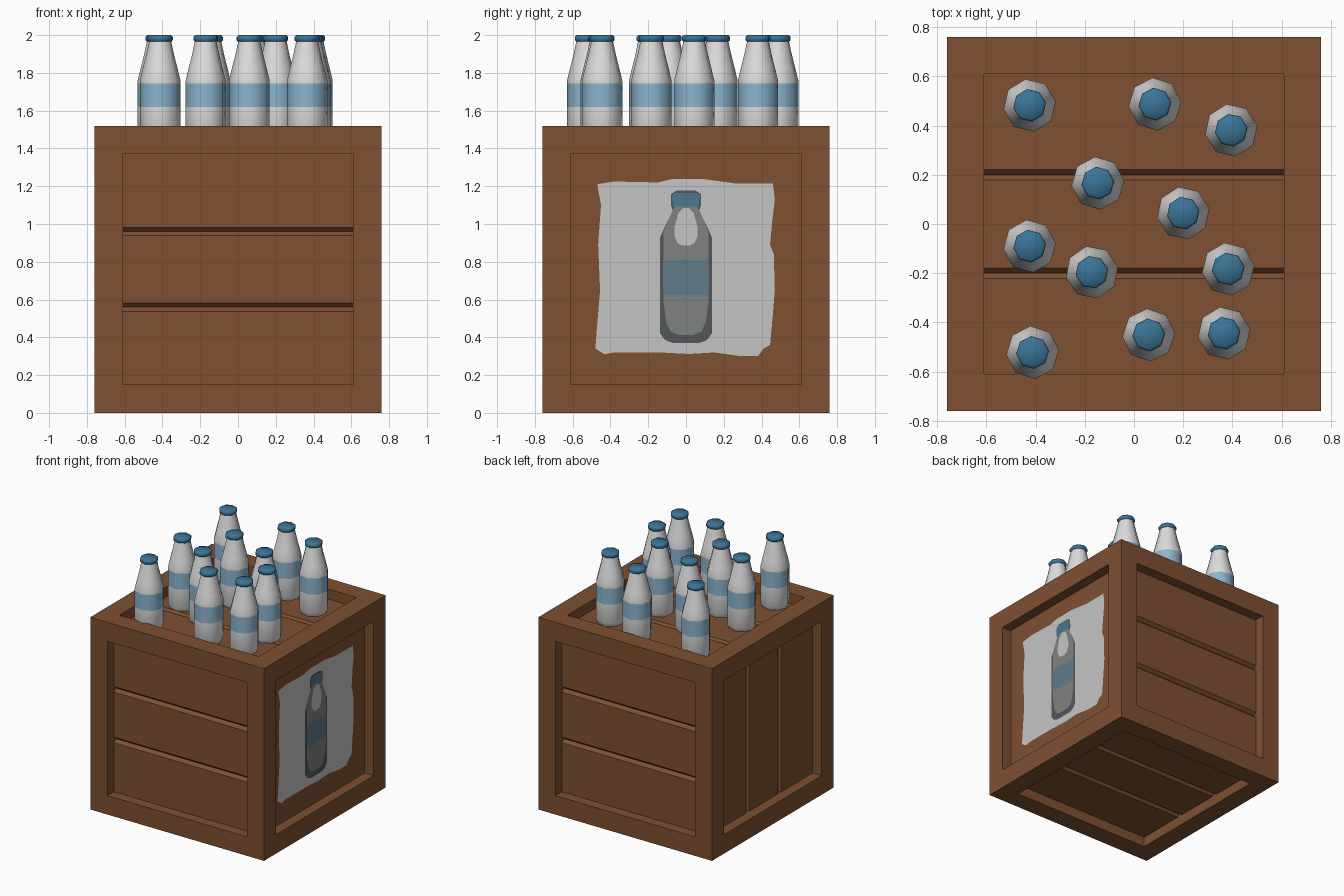
import bpy, bmesh, math
from mathutils import Vector

if "Cube" in bpy.data.objects:
    bpy.data.objects.remove(bpy.data.objects["Cube"])


def material(name, r, g, b):
    m = bpy.data.materials.new(name)
    m.diffuse_color = (r, g, b, 1)
    m.use_nodes = True
    m.node_tree.nodes["Principled BSDF"].inputs["Base Color"].default_value = m.diffuse_color
    return m


WOOD = material("wood_brown", 0.21, 0.08, 0.031)
WHITE = material("bottle_white", 0.72, 0.72, 0.72)
LABEL = material("label_blue", 0.26, 0.46, 0.61)
CAP = material("cap_blue", 0.042, 0.175, 0.31)
PAPER = material("paper_grey", 0.56, 0.56, 0.56)
DARK = material("print_dark_grey", 0.085, 0.095, 0.105)
GREY = material("print_mid_grey", 0.21, 0.225, 0.22)
PRINT_LABEL = material("print_label_blue", 0.12, 0.2, 0.26)
PRINT_CAP = material("print_cap_blue", 0.07, 0.19, 0.28)


def add_object(name, mesh, loc=(0, 0, 0), rot=0.0):
    ob = bpy.data.objects.new(name, mesh)
    ob.location = loc
    ob.rotation_euler = (0, 0, rot)
    bpy.context.collection.objects.link(ob)
    return ob


# Crate: six framed sides, each with a sunken panel split by V grooves
H, IN, DEPTH, GW, GD = 0.76, 0.61, 0.08, 0.022, 0.025
bm = bmesh.new()


def crate_side(n, v, grooves=True):
    n, v = Vector(n), Vector(v)
    u = v.cross(n)

    def face(*pts):
        bm.faces.new([bm.verts.new(u * a + v * b + n * c + Vector((0, 0, H)))
                      for a, b, c in pts])

    low = H - DEPTH
    # frame ring
    outer = [(-H, -H, H), (H, -H, H), (H, H, H), (-H, H, H)]
    inner = [(-IN, -IN, H), (IN, -IN, H), (IN, IN, H), (-IN, IN, H)]
    for i in range(4):
        j = (i + 1) % 4
        face(outer[i], outer[j], inner[j], inner[i])
    # plank profile across the panel
    prof = [(-IN, low)]
    if grooves:
        for c in (-0.2, 0.2):
            prof += [(c - GW, low), (c, low - GD), (c + GW, low)]
    prof.append((IN, low))
    for (b0, c0), (b1, c1) in zip(prof, prof[1:]):
        face((-IN, b0, c0), (IN, b0, c0), (IN, b1, c1), (-IN, b1, c1))
    # recess walls
    for s in (-IN, IN):
        face((-IN, s, H), (IN, s, H), (IN, s, low), (-IN, s, low))
        face((s, IN, H), (s, -IN, H), *[(s, b, c) for b, c in prof])


crate_side((0, -1, 0), (0, 0, 1))
crate_side((0, 1, 0), (0, 0, 1))
crate_side((-1, 0, 0), (0, 1, 0))
crate_side((1, 0, 0), (0, 1, 0), grooves=False)
crate_side((0, 0, 1), (0, 1, 0))
crate_side((0, 0, -1), (0, 1, 0))
bmesh.ops.remove_doubles(bm, verts=bm.verts, dist=0.0005)
bmesh.ops.recalc_face_normals(bm, faces=bm.faces)
me = bpy.data.meshes.new("crate")
bm.to_mesh(me)
bm.free()
me.materials.append(WOOD)
add_object("crate", me)


# Bottles: eight-sided lathed body and cap
def lathe(name, prof, mats, rule, sides=8):
    b = bmesh.new()
    rings = [[b.verts.new((r * math.cos(2 * math.pi * k / sides),
                           r * math.sin(2 * math.pi * k / sides), z))
              for k in range(sides)] for r, z in prof]
    for lo, hi in zip(rings, rings[1:]):
        for k in range(sides):
            j = (k + 1) % sides
            b.faces.new((lo[k], lo[j], hi[j], hi[k]))
    b.faces.new(rings[0][::-1])
    b.faces.new(rings[-1])
    for f in b.faces:
        f.material_index = rule(f.calc_center_median().z)
        f.smooth = True
    m = bpy.data.meshes.new(name)
    b.to_mesh(m)
    b.free()
    for mat in mats:
        m.materials.append(mat)
    m.set_sharp_from_angle(angle=math.radians(55))
    return m


BASE = 2 * H - DEPTH
body = lathe("bottle", [(0.093, 0), (0.108, 0.03), (0.108, 0.18), (0.108, 0.305),
                        (0.108, 0.32), (0.092, 0.385), (0.073, 0.46), (0.058, 0.53)],
             [WHITE, LABEL], lambda z: 1 if 0.18 < z < 0.305 else 0)
cap = lathe("bottle_cap", [(0.056, 0.522), (0.067, 0.533), (0.067, 0.55), (0.058, 0.56)],
            [CAP], lambda z: 0)

spots = [(-0.424, 0.482), (0.085, 0.487), (0.395, 0.381), (-0.147, 0.166),
         (0.2, 0.044), (-0.424, -0.09), (-0.171, -0.196), (0.383, -0.183),
         (0.06, -0.451), (0.366, -0.444), (-0.412, -0.522)]
for i, (x, y) in enumerate(spots, 1):
    turn = math.radians(4 + (i * 5) % 9)
    add_object(f"bottle_{i}", body, (x, y, BASE), turn)
    add_object(f"bottle_cap_{i}", cap, (x, y, BASE), turn)


# Poster on the right side: flat plates stacked in thin layers
def plate(name, pts, layer, mat):
    x = H - DEPTH + 0.002 * layer
    b = bmesh.new()
    f = b.faces.new([b.verts.new((x, y, z)) for y, z in pts])
    f.normal_update()
    if f.normal.x < 0:
        f.normal_flip()
    bmesh.ops.triangulate(b, faces=b.faces)
    m = bpy.data.meshes.new(name)
    b.to_mesh(m)
    b.free()
    m.materials.append(mat)
    add_object(name, m)


def mirrored(half):
    return half + [(-y, z) for y, z in reversed(half)]


# torn paper outline
plate("poster_paper", [
    (-0.47, 1.21), (-0.38, 1.225), (-0.15, 1.22), (-0.08, 1.237), (0.1, 1.237),
    (0.26, 1.215), (0.46, 1.215), (0.47, 1.13), (0.455, 1.0), (0.445, 0.89),
    (0.465, 0.84), (0.47, 0.65), (0.46, 0.52), (0.445, 0.36), (0.41, 0.34),
    (0.38, 0.3), (0.29, 0.3), (0.15, 0.32), (0.02, 0.312), (-0.14, 0.32),
    (-0.38, 0.32), (-0.43, 0.31), (-0.48, 0.34), (-0.47, 0.47), (-0.455, 0.65),
    (-0.465, 0.89), (-0.45, 1.1)], 1, PAPER)
# printed bottle
plate("poster_bottle_outline", mirrored([
    (0.05, 1.177), (0.078, 1.16), (0.08, 1.1), (0.07, 1.07), (0.11, 0.99),
    (0.137, 0.93), (0.137, 0.42), (0.11, 0.385), (0.07, 0.37)]), 2, DARK)
plate("poster_bottle_body", mirrored([
    (0.055, 1.095), (0.075, 1.065), (0.118, 0.96), (0.12, 0.6), (0.105, 0.48),
    (0.08, 0.43), (0.04, 0.413)]), 3, GREY)
plate("poster_bottle_label", mirrored([(0.122, 0.81), (0.12, 0.625)]), 4, PRINT_LABEL)
plate("poster_bottle_cap", mirrored([(0.06, 1.165), (0.075, 1.15), (0.065, 1.093)]),
      4, PRINT_CAP)
plate("poster_bottle_highlight", mirrored([
    (0.015, 1.085), (0.04, 1.06), (0.062, 0.98), (0.062, 0.94), (0.045, 0.9),
    (0.02, 0.885)]), 4, PAPER)
